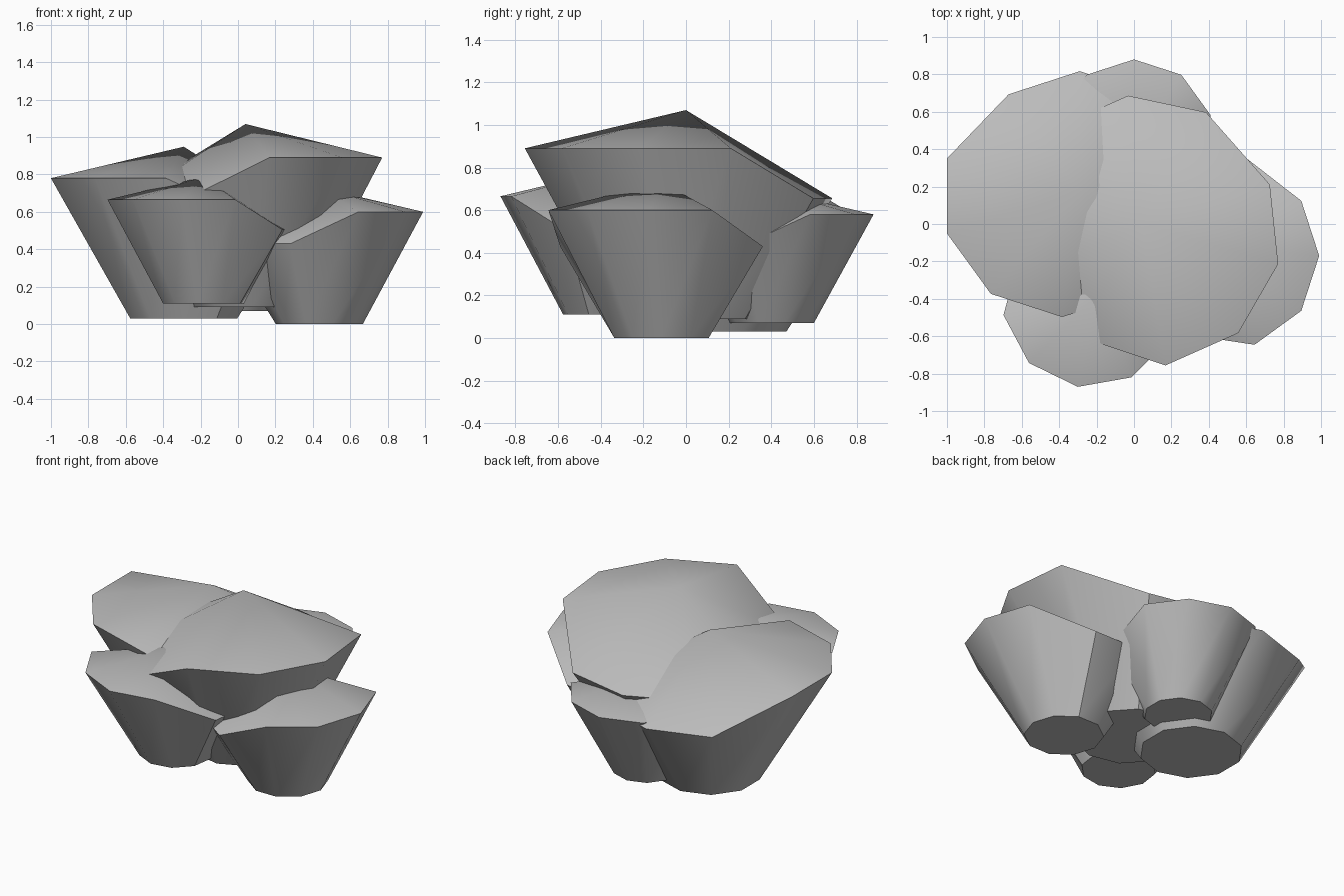
import bpy, bmesh
from math import cos, sin, radians

cube = bpy.data.objects.get("Cube")
if cube:
    bpy.data.objects.remove(cube)

SIDES = 10
STONE = (0.5, 0.5, 0.5, 1.0)
stone = bpy.data.materials.new("grey_stone")
stone.use_nodes = True
stone.diffuse_color = STONE
stone.node_tree.nodes["Principled BSDF"].inputs["Base Color"].default_value = STONE


def boulder(name, centre, lean, radius, base_z, rim_z, first, raised):
    """Flared ten-sided rock: narrow base, wide rim and a low pointed cap.
    The first few rim corners lean outward and stand higher than the rest."""
    cx, cy = centre
    bm = bmesh.new()
    base, rim = [], []
    for i in range(SIDES):
        a = radians(first + i * 360 / SIDES)
        x, y = cos(a), sin(a)
        base.append(bm.verts.new((cx + x * radius * 0.465, cy + y * radius * 0.465, base_z)))
        if i < raised:
            rim.append(bm.verts.new((cx + lean[0] + x * radius, cy + lean[1] + y * radius, rim_z)))
        else:
            rim.append(bm.verts.new((cx + x * radius, cy + y * radius, rim_z - radius * 0.34)))
    apex = bm.verts.new((cx, cy, rim_z + radius * 0.26))

    # Base, flared walls and cap
    bm.faces.new(base[::-1])
    for i in range(SIDES):
        j = (i + 1) % SIDES
        bm.faces.new((base[i], base[j], rim[j], rim[i]))
        bm.faces.new((rim[i], rim[j], apex))
    bmesh.ops.recalc_face_normals(bm, faces=bm.faces[:])

    mesh = bpy.data.meshes.new(name)
    bm.to_mesh(mesh)
    bm.free()
    mesh.materials.append(stone)
    obj = bpy.data.objects.new(name, mesh)
    bpy.context.collection.objects.link(obj)
    bpy.ops.object.select_all(action="DESELECT")
    obj.select_set(True)
    bpy.context.view_layer.objects.active = obj
    bpy.ops.object.shade_smooth_by_angle(angle=radians(40))


# Tall central rock with four smaller ones clustered round it
boulder("central_rock", (0.04, 0), (0.056, -0.07), 0.69, 0.09, 0.89, -84, 4)
boulder("right_rock", (-0.29, 0.17), (-0.095, -0.02), 0.647, 0.03, 0.78, 162, 4)
boulder("left_rock", (0.435, -0.115), (0.055, -0.055), 0.5, 0, 0.6, -72, 4)
boulder("front_rock", (-0.185, -0.36), (-0.05, -0.045), 0.47, 0.11, 0.665, -170, 4)
boulder("back_rock", (0, 0.4), (0, 0.05), 0.43, 0.07, 0.58, 18, 5)
